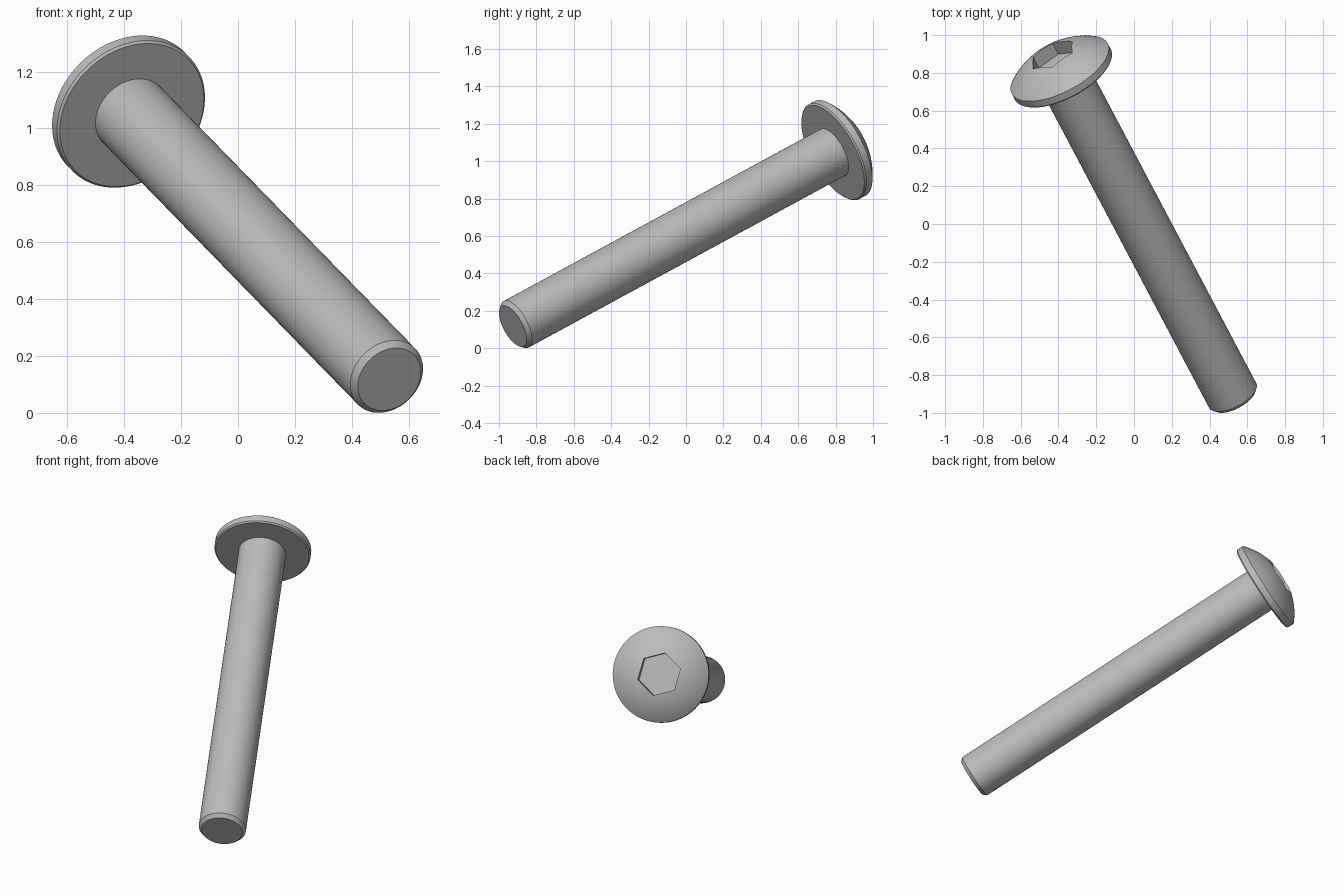
import bpy, bmesh, math
from mathutils import Vector, Matrix

cube = bpy.data.objects.get("Cube")
if cube:
    bpy.data.objects.remove(cube, do_unlink=True)

# One steel grey for the whole bolt
steel = bpy.data.materials.new("steel grey")
steel.use_nodes = True
colour = (0.5, 0.5, 0.5, 1)
steel.diffuse_color = colour
steel.node_tree.nodes["Principled BSDF"].inputs["Base Color"].default_value = colour

# Tilted frame: origin under the head, z along the shank towards the head
tip = Vector((0.532, -0.926, 0.118))
seat = Vector((-0.373, 0.785, 1.047))
length = (seat - tip).length
az = (seat - tip).normalized()
ay = az.cross(Vector((1, 0, 0))).normalized()
ax = ay.cross(az)
frame = Matrix.Translation(seat) @ Matrix((ax, ay, az)).transposed().to_4x4()


def lathe(name, profile, sides, turn=0.0):
    """Revolve (radius, height) points about the bolt axis."""
    bm = bmesh.new()
    rings = []
    for r, z in profile:
        if r == 0:
            rings.append([bm.verts.new((0, 0, z))] * sides)
            continue
        angles = [turn + math.tau * i / sides for i in range(sides)]
        rings.append([bm.verts.new((r * math.cos(a), r * math.sin(a), z)) for a in angles])
    for low, high in zip(rings, rings[1:]):
        for i in range(sides):
            j = (i + 1) % sides
            corners = dict.fromkeys((low[i], low[j], high[j], high[i]))
            bm.faces.new(list(corners))
    bmesh.ops.recalc_face_normals(bm, faces=bm.faces)
    mesh = bpy.data.meshes.new(name)
    bm.to_mesh(mesh)
    bm.free()
    mesh.materials.append(steel)
    obj = bpy.data.objects.new(name, mesh)
    obj.matrix_world = frame
    bpy.context.collection.objects.link(obj)
    return obj


def activate(obj):
    bpy.ops.object.select_all(action='DESELECT')
    obj.select_set(True)
    bpy.context.view_layer.objects.active = obj


# Shank with a chamfered tip
shank_r, chamfer = 0.141, 0.022
shank = lathe("shank", [(0, -length), (shank_r - 0.019, -length),
                        (shank_r, chamfer - length), (shank_r, 0.02), (0, 0.02)], 64)

# Domed head: flat underside, short rim, spherical cap
head_r, rim, dome = 0.287, 0.048, 0.109
ball = (head_r ** 2 + dome ** 2) / (2 * dome)
spread = math.asin(head_r / ball)
steps = 14
cap = []
for i in range(steps):
    a = spread * (1 - i / steps)
    cap.append((ball * math.sin(a), rim + dome - ball + ball * math.cos(a)))
head = lathe("head", [(0, 0), (head_r - 0.008, 0), (head_r, 0.008)]
             + cap + [(0, rim + dome)], 72)

# Hexagonal socket cut into the dome
cutter = lathe("socket_cutter", [(0, 0.065), (0.131, 0.065), (0.131, 0.3), (0, 0.3)],
               6, math.pi / 2)
cutter.hide_render = True
cut = head.modifiers.new("socket", 'BOOLEAN')
cut.operation = 'DIFFERENCE'
cut.solver = 'EXACT'
cut.object = cutter
activate(head)
bpy.ops.object.modifier_apply(modifier=cut.name)
bpy.data.objects.remove(cutter, do_unlink=True)

for part in (shank, head):
    activate(part)
    bpy.ops.object.shade_smooth_by_angle(angle=math.radians(25))
